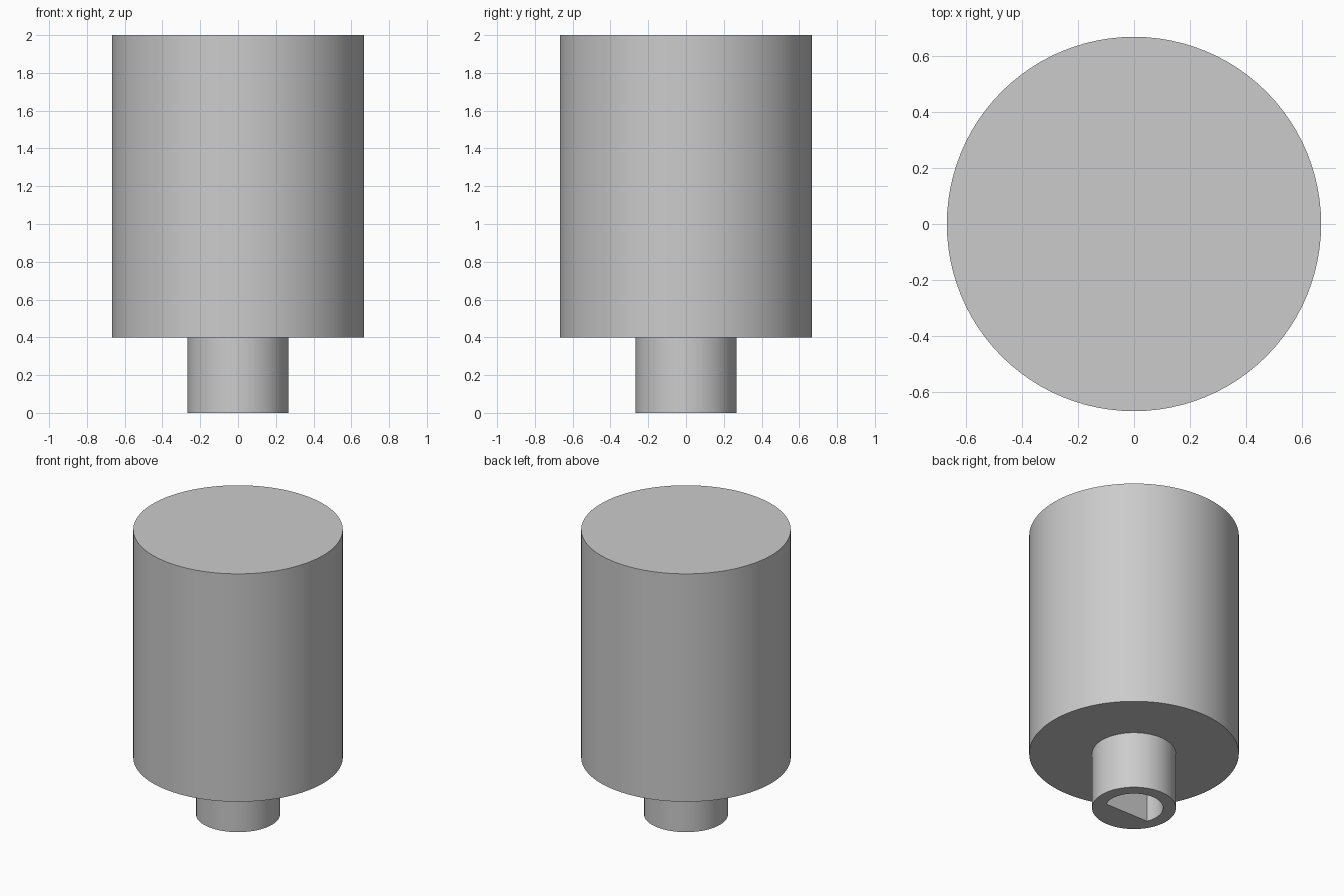
import bpy
import bmesh
import math

BODY_R, STEM_R, BORE_R = 0.667, 0.267, 0.185
STEM_H, TOP = 0.4, 2.0
FLAT_Y = -0.074

cube = bpy.data.objects.get("Cube")
if cube:
    bpy.data.objects.remove(cube, do_unlink=True)

grey = bpy.data.materials.new("light grey")
grey.use_nodes = True
colour = (0.6, 0.6, 0.6, 1)
grey.diffuse_color = colour
grey.node_tree.nodes["Principled BSDF"].inputs["Base Color"].default_value = colour


def arc(radius, start, end, count):
    step = (end - start) / count
    return [(radius * math.cos(start + i * step), radius * math.sin(start + i * step))
            for i in range(count + 1)]


def prism(name, outline, z0, z1):
    """Extrude a flat outline from z0 up to z1."""
    bm = bmesh.new()
    base = bm.faces.new([bm.verts.new((x, y, z0)) for x, y in outline])
    out = bmesh.ops.extrude_face_region(bm, geom=[base], use_keep_orig=True)
    verts = [v for v in out["geom"] if isinstance(v, bmesh.types.BMVert)]
    bmesh.ops.translate(bm, verts=verts, vec=(0, 0, z1 - z0))
    bmesh.ops.recalc_face_normals(bm, faces=bm.faces)
    mesh = bpy.data.meshes.new(name)
    bm.to_mesh(mesh)
    bm.free()
    mesh.materials.append(grey)
    obj = bpy.data.objects.new(name, mesh)
    bpy.context.collection.objects.link(obj)
    return obj


def select_only(obj):
    bpy.ops.object.select_all(action='DESELECT')
    obj.select_set(True)
    bpy.context.view_layer.objects.active = obj


# Large cylindrical body and narrow stem beneath it
body = prism("knob_body", arc(BODY_R, 0, math.tau, 96)[:-1], STEM_H, TOP)
stem = prism("shaft_stem", arc(STEM_R, 0, math.tau, 64)[:-1], 0, STEM_H)

# D-shaped bore through the stem, flat side towards the front
a = math.asin(FLAT_Y / BORE_R)
cutter = prism("bore_cutter", arc(BORE_R, a, math.pi - a, 48), -0.1, STEM_H + 0.1)
cutter.hide_render = True
select_only(stem)
bore = stem.modifiers.new("bore", 'BOOLEAN')
bore.operation = 'DIFFERENCE'
bore.solver = 'EXACT'
bore.object = cutter
bpy.ops.object.modifier_apply(modifier=bore.name)
bpy.data.objects.remove(cutter, do_unlink=True)

# Smooth walls with crisp rims
for part in (body, stem):
    select_only(part)
    bpy.ops.object.shade_smooth_by_angle(angle=math.radians(30))
